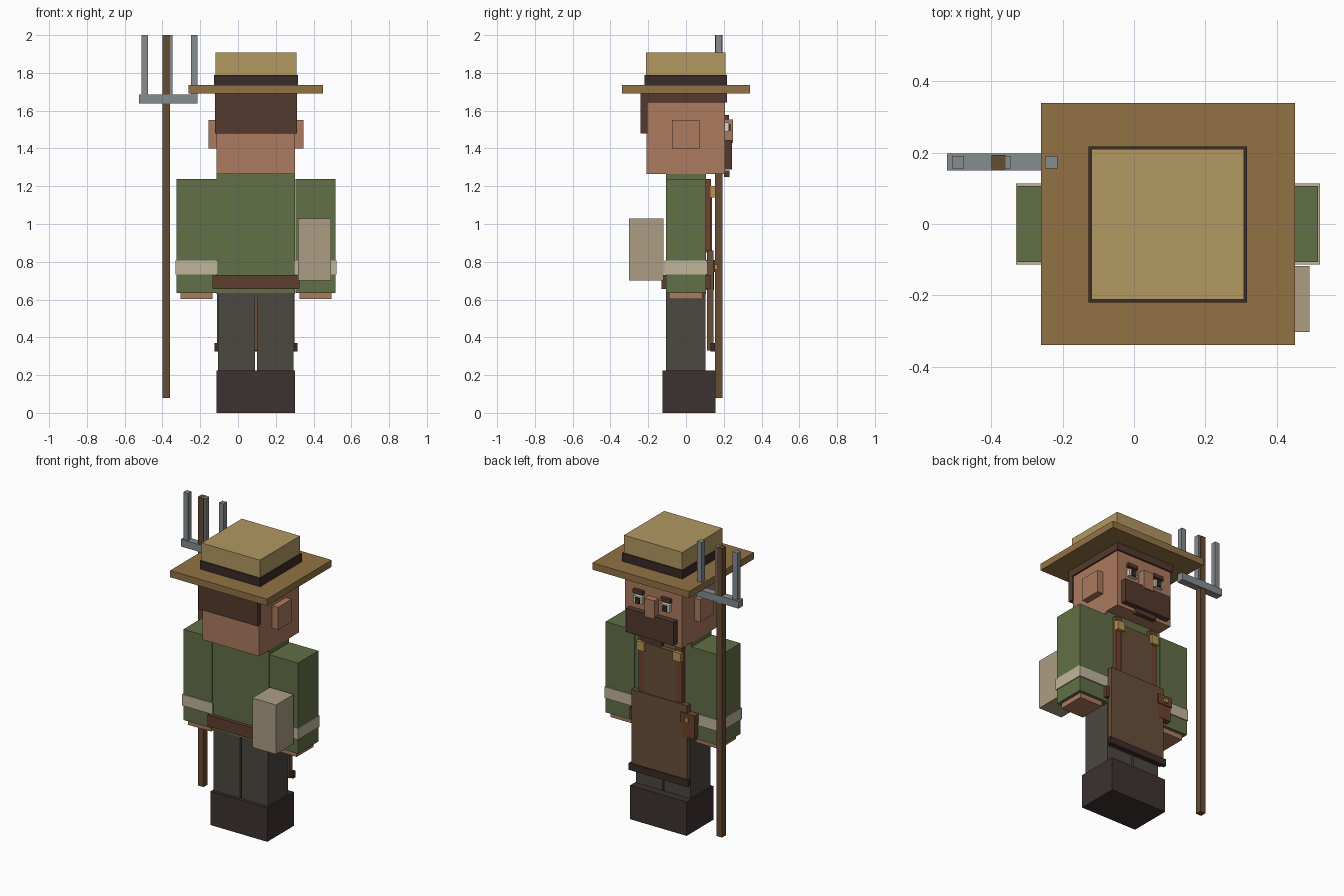
import bpy

CX = 0.095  # the body is symmetric about this x; the fork offsets the whole model


def lin(c):
    c /= 255
    return c / 12.92 if c <= 0.04045 else ((c + 0.055) / 1.055) ** 2.4


def mat(name, r, g, b):
    m = bpy.data.materials.new(name)
    m.diffuse_color = (lin(r), lin(g), lin(b), 1)
    return m


SKIN = mat("skin", 172, 122, 94)
GREEN = mat("green_cloth", 98, 112, 70)
TROUSER = mat("trouser_cloth", 76, 72, 65)
BOOT = mat("boot_leather", 60, 50, 48)
HAIR = mat("hair", 84, 58, 46)
LEATHER = mat("leather", 94, 62, 46)
APRON = mat("apron_cloth", 104, 80, 58)
STRAP = mat("strap_leather", 112, 66, 44)
STRAW = mat("straw", 178, 152, 98)
BRIM = mat("dark_straw", 146, 114, 68)
DARK = mat("dark_band", 58, 44, 40)
LINEN = mat("linen", 192, 182, 156)
SACK = mat("sackcloth", 172, 158, 132)
WOOD = mat("wood", 102, 76, 52)
STEEL = mat("steel", 134, 140, 144)
GOLD = mat("brass", 184, 150, 82)
WHITE = mat("eye_white", 215, 212, 200)


def box(name, x, y, z, m):
    """Box from (min, max) ranges on each axis."""
    bpy.ops.mesh.primitive_cube_add(size=1, location=[sum(r) / 2 for r in (x, y, z)])
    o = bpy.context.object
    o.name = name
    o.scale = [r[1] - r[0] for r in (x, y, z)]
    bpy.ops.object.transform_apply(location=False, rotation=False, scale=True)
    o.data.materials.append(m)
    return o


def mid(name, half, y, z, m):
    """Box centred on the body axis."""
    return box(name, (CX - half, CX + half), y, z, m)


def pair(name, inner, outer, y, z, m):
    """Mirrored boxes on both sides of the body axis."""
    box("left_" + name, (CX - outer, CX - inner), y, z, m)
    box("right_" + name, (CX + inner, CX + outer), y, z, m)


# Legs and boots
pair("boot", 0, 0.208, (-0.125, 0.155), (0, 0.225), BOOT)
pair("leg", 0.006, 0.2, (-0.105, 0.102), (0.22, 0.635), TROUSER)

# Torso, arms, cuffs, hands
mid("torso", 0.208, (-0.105, 0.105), (0.63, 1.265), GREEN)
pair("arm", 0.21, 0.421, (-0.107, 0.107), (0.635, 1.238), GREEN)
pair("cuff", 0.202, 0.426, (-0.114, 0.114), (0.732, 0.807), LINEN)
pair("hand", 0.23, 0.4, (-0.09, 0.087), (0.602, 0.66), SKIN)

# Belt, pouch and sack
mid("belt", 0.23, (-0.13, 0.13), (0.655, 0.73), LEATHER)
box("pouch", (-0.165, -0.07), (0.105, 0.147), (0.65, 0.75), STRAP)
box("pouch_flap", (-0.17, -0.065), (0.105, 0.153), (0.745, 0.81), STRAP)
box("pouch_clasp", (-0.13, -0.105), (0.15, 0.167), (0.76, 0.785), GOLD)
box("sack", (0.317, 0.492), (-0.303, -0.118), (0.7, 1.028), SACK)

# Apron
mid("apron_skirt", 0.205, (0.112, 0.145), (0.33, 0.86), APRON)
mid("apron_hem", 0.219, (0.13, 0.154), (0.325, 0.37), DARK)
mid("apron_bib", 0.12, (0.108, 0.138), (0.85, 1.19), APRON)
pair("strap", 0.11, 0.16, (0.105, 0.133), (0.85, 1.238), STRAP)
pair("buckle", 0.106, 0.162, (0.13, 0.155), (1.14, 1.2), GOLD)

# Head and hair
mid("head", 0.208, (-0.21, 0.206), (1.265, 1.68), SKIN)
pair("ear", 0.2, 0.251, (-0.073, 0.072), (1.4, 1.55), SKIN)
mid("hair_top", 0.218, (-0.22, 0.218), (1.643, 1.7), HAIR)
mid("hair_back", 0.218, (-0.24, -0.205), (1.478, 1.695), HAIR)

# Face
mid("nose", 0.037, (0.2, 0.25), (1.43, 1.552), SKIN)
pair("eye", 0.07, 0.132, (0.2, 0.228), (1.49, 1.538), WHITE)
pair("pupil", 0.085, 0.115, (0.22, 0.236), (1.492, 1.53), DARK)
pair("brow", 0.065, 0.138, (0.2, 0.227), (1.552, 1.577), HAIR)
mid("moustache", 0.175, (0.2, 0.243), (1.288, 1.445), HAIR)
mid("beard_tip", 0.075, (0.2, 0.23), (1.25, 1.282), HAIR)

# Hat
mid("hat_brim", 0.356, (-0.34, 0.34), (1.69, 1.735), BRIM)
mid("hat_crown", 0.214, (-0.212, 0.21), (1.73, 1.907), STRAW)
mid("hat_band", 0.222, (-0.22, 0.218), (1.735, 1.79), DARK)

# Pitchfork
box("fork_handle", (-0.4, -0.36), (0.153, 0.193), (0.08, 2.0), WOOD)
box("fork_crossbar", (-0.525, -0.215), (0.15, 0.198), (1.637, 1.685), STEEL)
for i, x in enumerate((-0.494, -0.363, -0.232)):
    box(f"fork_tine_{i + 1}", (x - 0.017, x + 0.017), (0.156, 0.191), (1.68, 2.0), STEEL)
